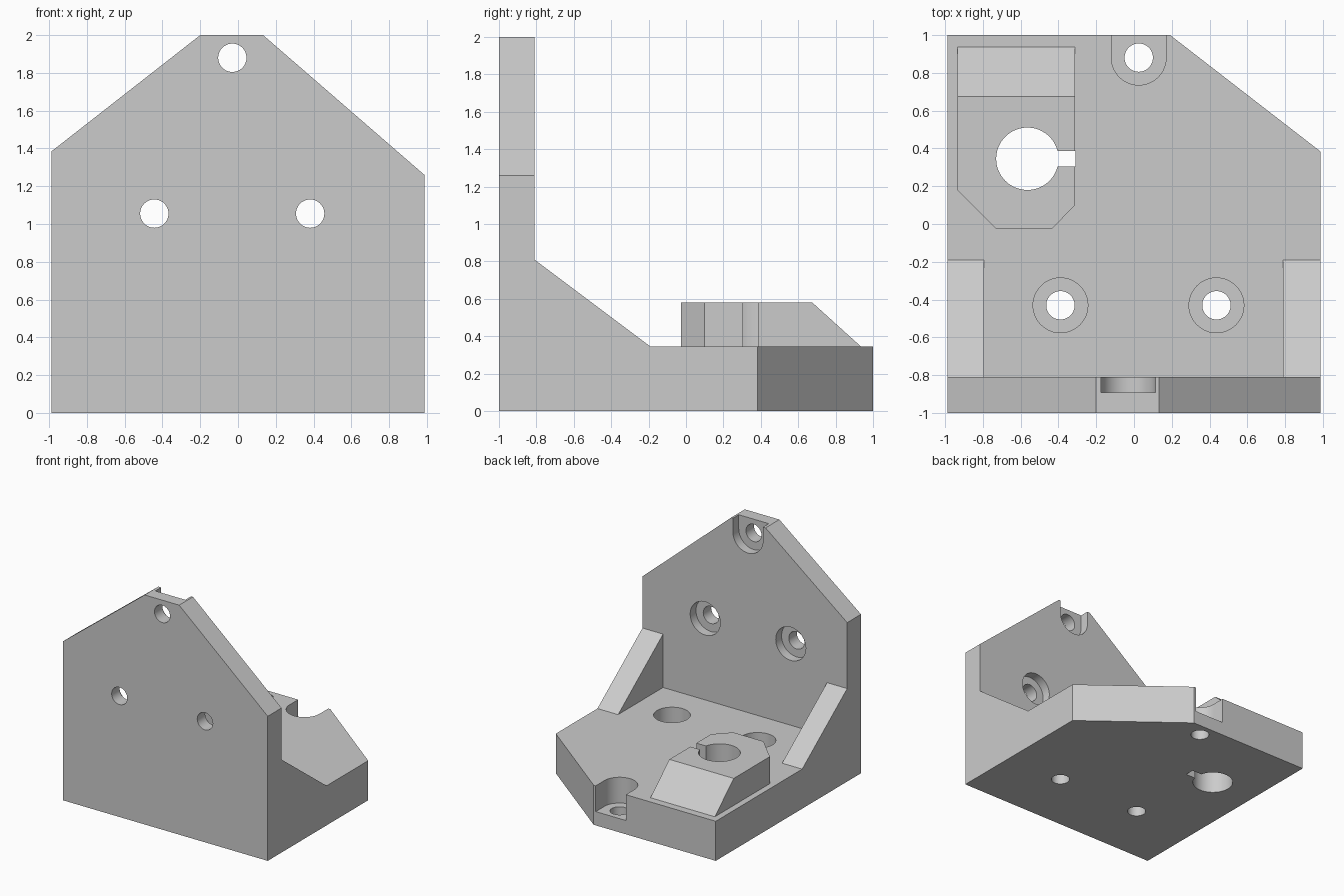
import bpy
import bmesh
from math import cos, sin, pi, radians
from mathutils import Vector

cube = bpy.data.objects.get("Cube")
if cube:
    bpy.data.objects.remove(cube, do_unlink=True)

grey = bpy.data.materials.new("plain grey")
grey.use_nodes = True
grey.diffuse_color = (0.6, 0.6, 0.6, 1)
grey.node_tree.nodes["Principled BSDF"].inputs["Base Color"].default_value = (0.6, 0.6, 0.6, 1)

W = 0.987        # half width
BASE = 0.345     # base plate height
WALL = -0.81     # inner face of the wall
BOLT, BORE = 0.075, 0.145


def prism(name, pts, axis, lo, hi):
    """Extrude a 2D outline along one axis."""
    place = {"x": lambda a, b: (lo, a, b),
             "y": lambda a, b: (a, lo, b),
             "z": lambda a, b: (a, b, lo)}[axis]
    step = Vector([(hi - lo) * (axis == c) for c in "xyz"])
    bm = bmesh.new()
    face = bm.faces.new([bm.verts.new(place(*p)) for p in pts])
    ext = bmesh.ops.extrude_face_region(bm, geom=[face])
    moved = [v for v in ext["geom"] if isinstance(v, bmesh.types.BMVert)]
    bmesh.ops.translate(bm, verts=moved, vec=step)
    bmesh.ops.recalc_face_normals(bm, faces=bm.faces[:])
    mesh = bpy.data.meshes.new(name)
    bm.to_mesh(mesh)
    bm.free()
    mesh.materials.append(grey)
    obj = bpy.data.objects.new(name, mesh)
    bpy.context.collection.objects.link(obj)
    return obj


def combine(target, tool, operation="DIFFERENCE"):
    """Apply a boolean and discard the tool."""
    mod = target.modifiers.new("boolean", "BOOLEAN")
    mod.operation, mod.solver, mod.object = operation, "EXACT", tool
    with bpy.context.temp_override(object=target, active_object=target):
        bpy.ops.object.modifier_apply(modifier=mod.name)
    bpy.data.objects.remove(tool, do_unlink=True)


def cut(target, pts, axis, lo, hi):
    tool = prism("cutter", pts, axis, lo, hi)
    tool.hide_render = True
    combine(target, tool)


def rect(a0, a1, b0, b1):
    return [(a0, b0), (a1, b0), (a1, b1), (a0, b1)]


def circle(a, b, r, n=48):
    return [(a + r * cos(2 * pi * i / n), b + r * sin(2 * pi * i / n)) for i in range(n)]


def u_shape(a, b, r, top, n=24):
    """Half circle below, open slot above."""
    arc = [(a + r * cos(pi + pi * i / n), b + r * sin(pi + pi * i / n)) for i in range(n + 1)]
    return arc + [(a + r, top), (a - r, top)]


def corner(p, q):
    """Triangle that removes the corner beyond the line p-q; p is on the horizontal edge."""
    p, q = Vector(p), Vector(q)
    d = (q - p) * 0.3
    p, q = p - d, q + d
    return [p[:], q[:], (q.x, p.y)]


# Bracket body: side profile with sloped gussets, hollowed between them
bracket = prism("angle_bracket", [(-1, 0), (1, 0), (1, BASE), (-0.19, BASE),
                                  (WALL, 0.81), (WALL, 2), (-1, 2)], "x", -W, W)
cut(bracket, rect(WALL, 1.2, BASE, 2.2), "x", -0.793, 0.788)

# Sloped wall shoulders and the clipped back corner of the base
cut(bracket, corner((-0.2, 2), (-W, 1.385)), "y", -1.1, -0.5)
cut(bracket, corner((0.133, 2), (W, 1.26)), "y", -1.1, -0.5)
cut(bracket, corner((0.19, 1), (W, 0.383)), "z", -0.1, 0.6)

# Raised boss with clipped corners and a back ramp
boss = prism("boss", rect(-0.933, -0.312, -0.027, 0.935), "z", 0.2, 0.58)
cut(boss, corner((-0.435, -0.027), (-0.312, 0.1)), "z", 0, 1)
cut(boss, corner((-0.728, -0.027), (-0.933, 0.178)), "z", 0, 1)
cut(boss, corner((0.675, 0.58), (0.935, BASE)), "x", -1.2, 0)
combine(bracket, boss, "UNION")

# Keyed hole through boss and base
cut(bracket, circle(-0.564, 0.345, 0.165, 64), "z", -0.1, 0.8)
cut(bracket, rect(-0.5, -0.31, 0.304, 0.386), "z", -0.1, 0.8)

# Base bolt holes with counterbores, the back one open to the edge
for x in (-0.389, 0.436):
    cut(bracket, circle(x, -0.43, BORE), "z", 0.12, 0.6)
    cut(bracket, circle(x, -0.43, BOLT), "z", -0.1, 0.3)
cut(bracket, u_shape(0.025, 0.88, BORE, 1.1), "z", 0.12, 0.6)
cut(bracket, circle(0.025, 0.88, BOLT), "z", -0.1, 0.3)

# Wall bolt holes with counterbores, the top one open to the edge
for x in (-0.443, 0.382):
    cut(bracket, circle(x, 1.055, BORE), "y", -0.89, -0.6)
    cut(bracket, circle(x, 1.055, BOLT), "y", -1.1, -0.85)
cut(bracket, u_shape(-0.03, 1.88, BORE, 2.1), "y", -0.89, -0.6)
cut(bracket, circle(-0.03, 1.88, BOLT), "y", -1.1, -0.85)

# Smooth hole walls, crisp edges
bpy.ops.object.select_all(action="DESELECT")
bracket.select_set(True)
bpy.context.view_layer.objects.active = bracket
bpy.ops.object.shade_smooth_by_angle(angle=radians(30))
